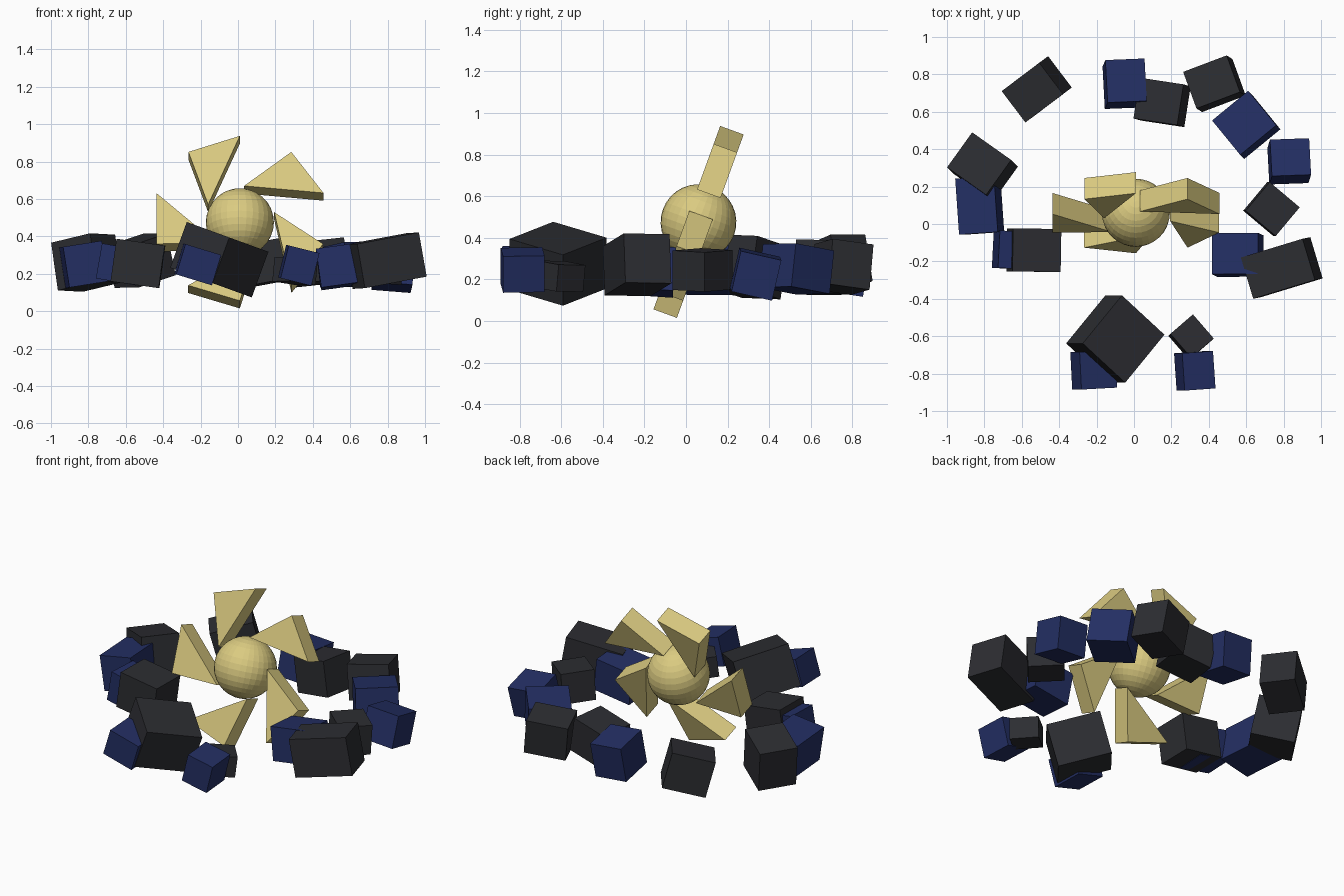
import bpy, bmesh
from math import radians, sin, cos
from mathutils import Euler, Matrix, Vector

cube = bpy.data.objects.get("Cube")
if cube:
    bpy.data.objects.remove(cube, do_unlink=True)


def material(name, rgb):
    m = bpy.data.materials.new(name)
    m.use_nodes = True
    m.diffuse_color = (*rgb, 1)
    m.node_tree.nodes["Principled BSDF"].inputs["Base Color"].default_value = (*rgb, 1)
    return m


GOLD = material("pale gold", (0.71, 0.6, 0.22))
DARK = material("charcoal", (0.025, 0.026, 0.031))
BLUE = material("navy blue", (0.017, 0.028, 0.125))


def finish(name, bm, mat, matrix):
    bmesh.ops.recalc_face_normals(bm, faces=bm.faces)
    mesh = bpy.data.meshes.new(name)
    bm.to_mesh(mesh)
    bm.free()
    mesh.materials.append(mat)
    ob = bpy.data.objects.new(name, mesh)
    ob.matrix_world = matrix
    bpy.context.collection.objects.link(ob)
    return ob


# Glowing core: sphere leaning with the ring of rays
LEAN = Matrix.Translation((0.01, 0.06, 0.475)) @ Matrix.Rotation(radians(-20), 4, 'X')
bm = bmesh.new()
bmesh.ops.create_uvsphere(bm, u_segments=32, v_segments=16, radius=0.182)
finish("core_sphere", bm, GOLD, LEAN)


# Rays: right-angled triangular wedges, five around the core
def ray(i):
    angle = 54 + 72 * i
    bm = bmesh.new()
    profile = [(angle, 0.468), (angle - 36, 0.47), (angle + 29, 0.187)]
    face = bm.faces.new([bm.verts.new((r * cos(radians(a)), -0.06, r * sin(radians(a))))
                         for a, r in profile])
    new = bmesh.ops.extrude_face_region(bm, geom=[face])["geom"]
    bmesh.ops.translate(bm, vec=(0, 0.12, 0),
                        verts=[v for v in new if isinstance(v, bmesh.types.BMVert)])
    finish(f"ray_{i + 1}", bm, GOLD, LEAN)


for i in range(5):
    ray(i)


# Rocks: tumbled blocks in a loose ring (centre, size, tilt x / tilt y / yaw)
def rock(name, mat, centre, size, turn):
    bm = bmesh.new()
    bmesh.ops.create_cube(bm, size=1)
    bmesh.ops.scale(bm, vec=size, verts=bm.verts)
    rot = Euler([radians(a) for a in turn], 'ZYX').to_matrix().to_4x4()
    finish(name, bm, mat, Matrix.Translation(Vector(centre)) @ rot)


rock("back_right_rock", DARK, (-.52, .72, .27), (.26, .21, .23), (9, -12, 38))
rock("back_blue_rock", BLUE, (-.05, .75, .25), (.21, .23, .22), (-9, 4, 3))
rock("back_rock", DARK, (.15, .65, .26), (.24, .22, .22), (-3, -10, -9))
rock("back_left_rock", DARK, (.43, .75, .26), (.25, .21, .22), (-5, -8, 20))
rock("back_left_blue_rock", BLUE, (.60, .53, .25), (.25, .24, .21), (-6, -6, 39))
rock("left_blue_rock", BLUE, (.83, .335, .225), (.21, .20, .20), (-13, 4, 3))
rock("left_rock", DARK, (.735, .08, .245), (.21, .20, .19), (0, 4, -40))
rock("front_left_blue_rock", BLUE, (.555, -.165, .24), (.25, .22, .21), (-4, -8, 0))
rock("front_left_rock", DARK, (.79, -.235, .27), (.35, .23, .24), (2, -10, 17))
rock("front_small_rock", DARK, (.305, -.605, .215), (.16, .17, .13), (-5, 5, 41))
rock("front_small_blue_rock", BLUE, (.325, -.785, .245), (.17, .20, .18), (0, 14, 4))
rock("front_large_rock", DARK, (-.10, -.615, .275), (.32, .34, .26), (0, 20, -41))
rock("front_blue_rock", BLUE, (-.215, -.78, .25), (.20, .20, .17), (0, 17, 3))
rock("right_inner_rock", DARK, (-.535, -.14, .255), (.26, .23, .23), (0, 8, -1))
rock("right_inner_blue_rock", BLUE, (-.635, -.14, .25), (.21, .20, .19), (0, 10, -3))
rock("right_blue_rock", BLUE, (-.825, .10, .25), (.21, .30, .22), (0, -9, 4))
rock("right_rock", DARK, (-.81, .305, .26), (.26, .23, .26), (-8, -8, -36))
